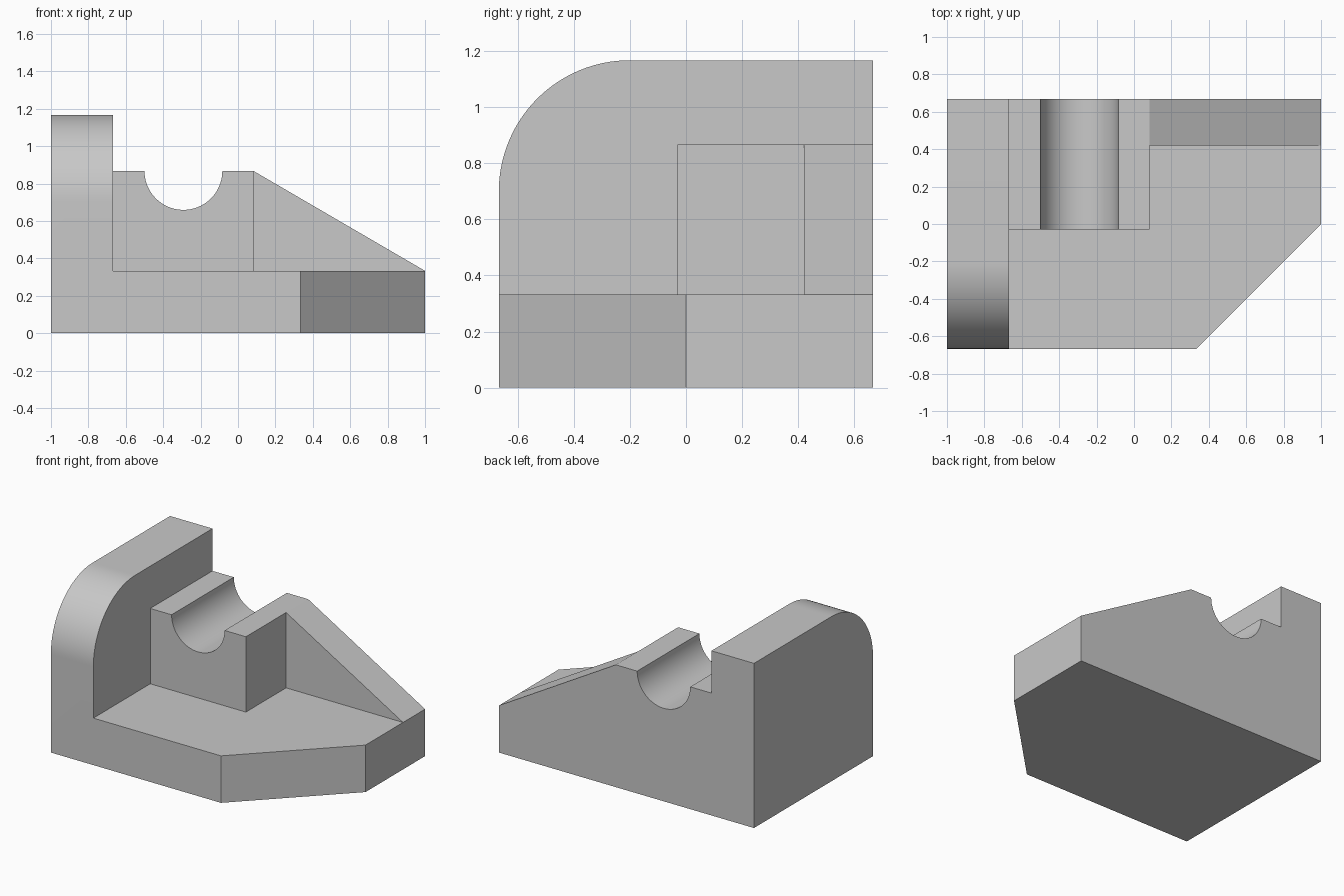
import bpy, bmesh
from math import pi, sin, cos, radians
from mathutils import Vector

cube = bpy.data.objects.get("Cube")
if cube:
    bpy.data.objects.remove(cube, do_unlink=True)

# Main dimensions
DEPTH = 0.667          # half depth of the base
BASE_TOP = 0.333
WALL_X = -0.667        # inner face of the side wall
WALL_TOP = 1.167
WALL_R = 0.467
BLOCK_X = 0.083
BLOCK_TOP = 0.867
BLOCK_FRONT = -0.03
RIB_FRONT = 0.42
GROOVE_X, GROOVE_R = -0.292, 0.208

grey = bpy.data.materials.new("Light grey")
grey.use_nodes = True
colour = (0.58, 0.58, 0.58, 1)
grey.diffuse_color = colour
grey.node_tree.nodes["Principled BSDF"].inputs["Base Color"].default_value = colour


def arc(cx, cy, r, start, end, steps):
    """Points along a circular arc, angles in radians."""
    angles = [start + (end - start) * i / steps for i in range(steps + 1)]
    return [(cx + r * cos(a), cy + r * sin(a)) for a in angles]


def prism(name, profile, axis, low, high):
    """Extrude a flat profile along one axis from low to high."""
    place = {"x": lambda u, v: (low, u, v),
             "y": lambda u, v: (u, low, v),
             "z": lambda u, v: (u, v, low)}[axis]
    bm = bmesh.new()
    face = bm.faces.new([bm.verts.new(place(u, v)) for u, v in profile])
    grown = bmesh.ops.extrude_face_region(bm, geom=[face])["geom"]
    shift = Vector([(high - low) * (axis == a) for a in "xyz"])
    bmesh.ops.translate(bm, vec=shift,
                        verts=[g for g in grown if isinstance(g, bmesh.types.BMVert)])
    bmesh.ops.recalc_face_normals(bm, faces=bm.faces)
    mesh = bpy.data.meshes.new(name)
    bm.to_mesh(mesh)
    bm.free()
    mesh.materials.append(grey)
    obj = bpy.data.objects.new(name, mesh)
    bpy.context.collection.objects.link(obj)
    return obj


# Base plate with one cut corner
base = prism("bracket_body",
             [(-1, -DEPTH), (0.333, -DEPTH), (1, 0), (1, DEPTH), (-1, DEPTH)],
             "z", 0, BASE_TOP)

# Side wall with a rounded front corner
wall = prism("side_wall",
             [(DEPTH, 0), (DEPTH, WALL_TOP)]
             + arc(WALL_R - DEPTH, WALL_TOP - WALL_R, WALL_R, pi / 2, pi, 32)
             + [(-DEPTH, 0)],
             "x", -1, WALL_X)

# Bearing block with a half-round groove along the top
block = prism("bearing_block",
              [(WALL_X, 0), (WALL_X, BLOCK_TOP)]
              + arc(GROOVE_X, BLOCK_TOP, GROOVE_R, pi, 2 * pi, 48)
              + [(BLOCK_X, BLOCK_TOP), (BLOCK_X, 0)],
              "y", BLOCK_FRONT, DEPTH)

# Sloping rib at the back
rib = prism("sloping_rib",
            [(BLOCK_X, 0), (BLOCK_X, BLOCK_TOP), (1, BASE_TOP), (1, 0)],
            "y", RIB_FRONT, DEPTH)

# Fuse the parts into one solid
for part in (wall, block, rib):
    join = base.modifiers.new("join_" + part.name, "BOOLEAN")
    join.operation = "UNION"
    join.solver = "EXACT"
    join.object = part
graph = bpy.context.evaluated_depsgraph_get()
fused = bpy.data.meshes.new_from_object(base.evaluated_get(graph))
base.modifiers.clear()
base.data = fused
for part in (wall, block, rib):
    bpy.data.objects.remove(part, do_unlink=True)

# Merge the flat faces where the parts met
bm = bmesh.new()
bm.from_mesh(fused)
bmesh.ops.remove_doubles(bm, verts=bm.verts, dist=0.0001)
bmesh.ops.dissolve_limit(bm, angle_limit=radians(0.5), verts=bm.verts, edges=bm.edges)
bm.to_mesh(fused)
bm.free()

# Smooth the round surfaces, keep the corners sharp
bpy.ops.object.select_all(action="DESELECT")
base.select_set(True)
bpy.context.view_layer.objects.active = base
bpy.ops.object.shade_smooth_by_angle(angle=radians(20))
